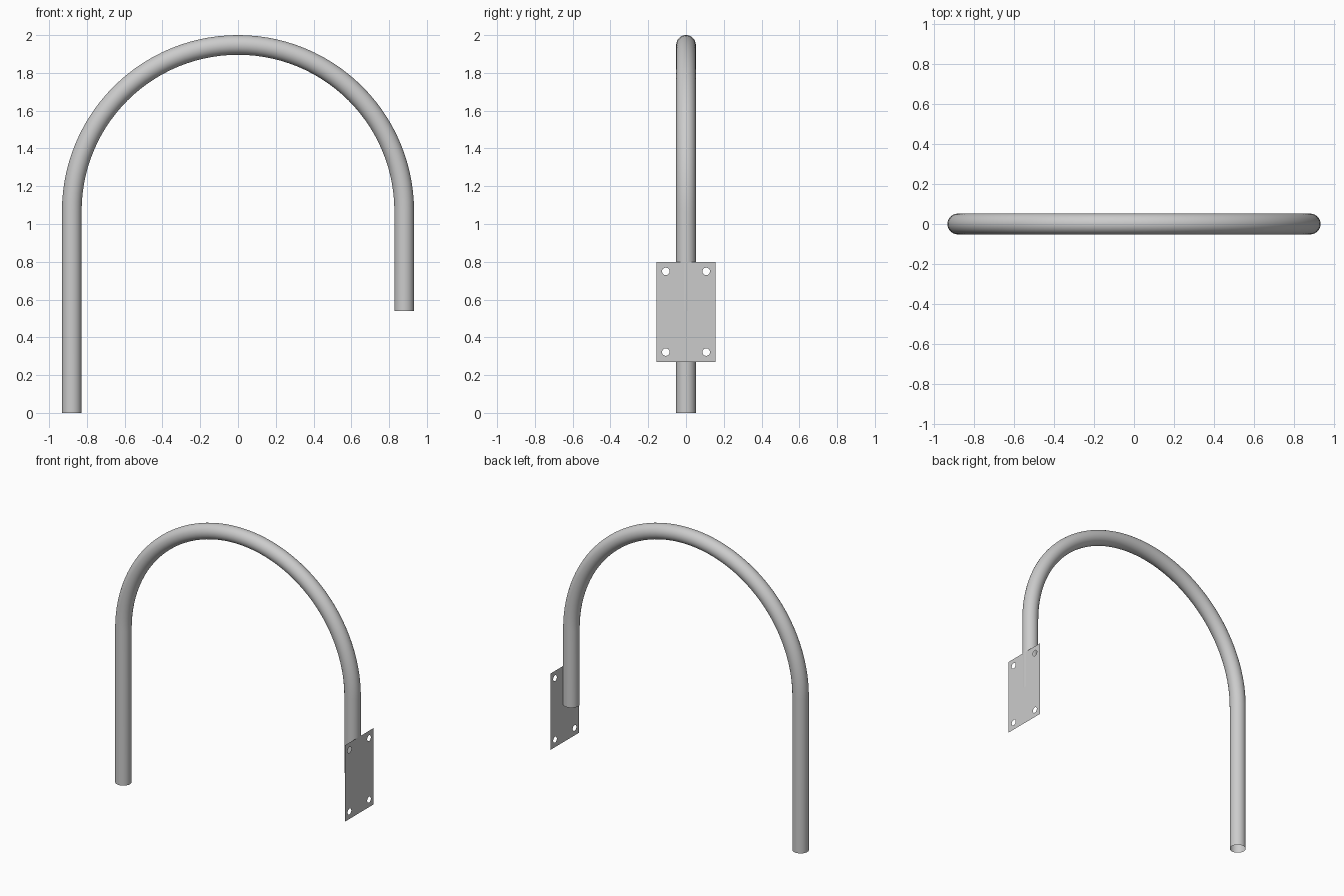
import bpy, bmesh
from math import sin, cos, pi
from mathutils import Vector

if "Cube" in bpy.data.objects:
    bpy.data.objects.remove(bpy.data.objects["Cube"])

TUBE_R, BEND_R, BEND_Z = 0.052, 0.88, 1.068


def finish(name, bm):
    mesh = bpy.data.meshes.new(name)
    bm.to_mesh(mesh)
    bm.free()
    obj = bpy.data.objects.new(name, mesh)
    bpy.context.collection.objects.link(obj)
    return obj


# Bent pipe: long left leg, half-circle bend, short right leg, open ends
def pipe(sides=32, bend_steps=56):
    path = [(Vector((-BEND_R, 0, 0)), pi)]
    for i in range(bend_steps + 1):
        a = pi - pi * i / bend_steps
        path.append((Vector((BEND_R * cos(a), 0, BEND_Z + BEND_R * sin(a))), a))
    path.append((Vector((BEND_R, 0, 0.54)), 0))

    bm = bmesh.new()
    rings = []
    for centre, a in path:
        out = Vector((cos(a), 0, sin(a)))
        ring = []
        for k in range(sides):
            t = 2 * pi * k / sides
            ring.append(bm.verts.new(centre + TUBE_R * (cos(t) * out + sin(t) * Vector((0, 1, 0)))))
        rings.append(ring)
    for r0, r1 in zip(rings, rings[1:]):
        for k in range(sides):
            n = (k + 1) % sides
            bm.faces.new((r0[k], r0[n], r1[n], r1[k])).smooth = True
    bmesh.ops.recalc_face_normals(bm, faces=bm.faces)
    # The outermost face of the crown must point up
    top = max(bm.faces, key=lambda f: f.calc_center_median().z)
    if top.normal.z < 0:
        bmesh.ops.reverse_faces(bm, faces=bm.faces)
    return finish("bent_pipe", bm)


# Thin mounting plate with four bolt holes, touching the short leg's outer side
def plate(x=0.931, hw=0.157, z0=0.27, z1=0.80, hole_r=0.02):
    bm = bmesh.new()
    edges = []

    def loop(points):
        vs = [bm.verts.new((x, y, z)) for y, z in points]
        for i, v in enumerate(vs):
            edges.append(bm.edges.new((v, vs[(i + 1) % len(vs)])))

    loop([(-hw, z0), (hw, z0), (hw, z1), (-hw, z1)])
    for y in (-0.107, 0.107):
        for z in (0.322, 0.749):
            loop([(y + hole_r * cos(2 * pi * k / 24), z + hole_r * sin(2 * pi * k / 24))
                  for k in range(24)])
    bmesh.ops.triangle_fill(bm, edges=edges, use_beauty=True, normal=(1, 0, 0))
    return finish("mounting_plate", bm)


pipe()
plate()
